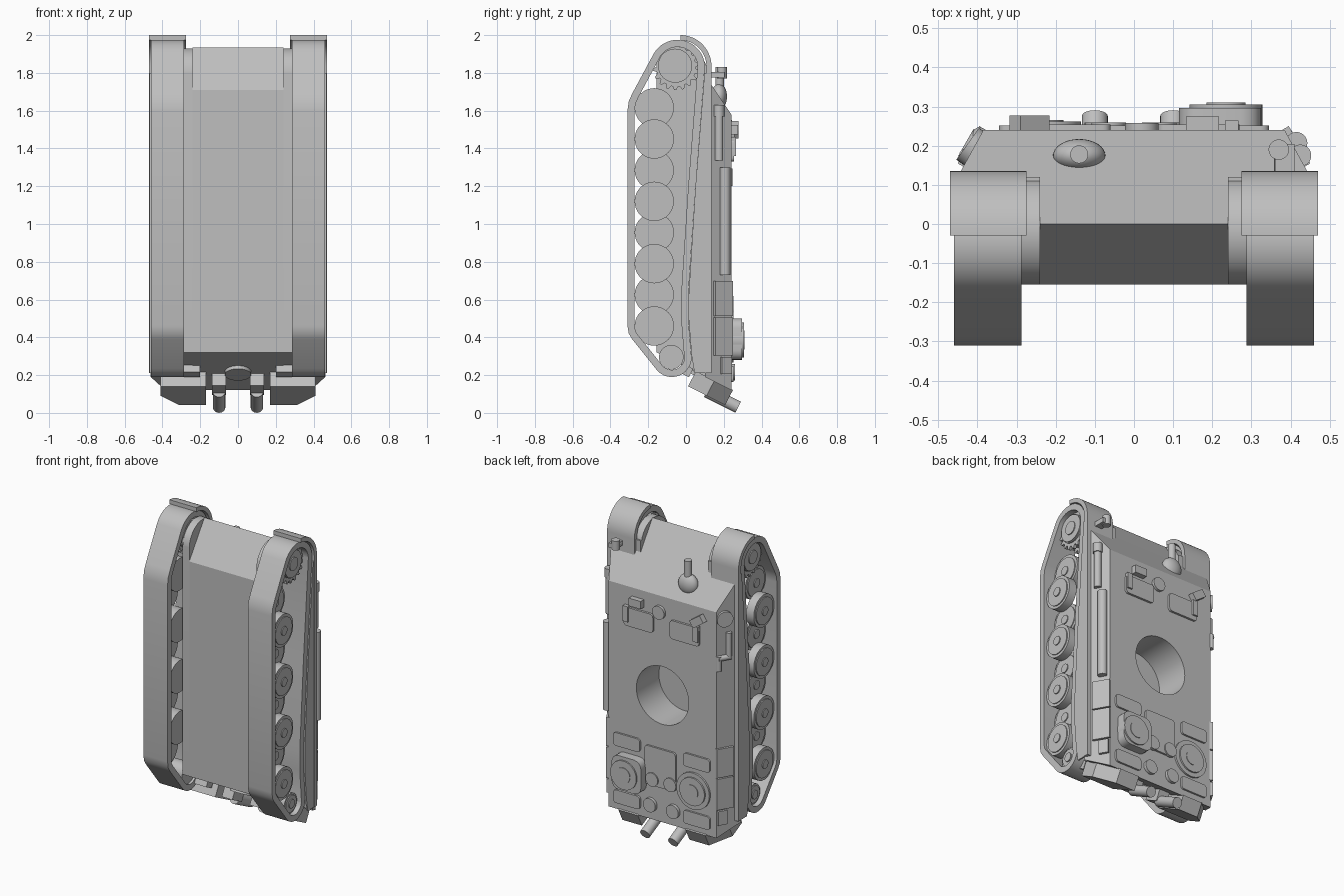
import bpy, bmesh, math
from mathutils import Vector, Matrix

if "Cube" in bpy.data.objects:
    bpy.data.objects.remove(bpy.data.objects["Cube"])

grey = bpy.data.materials.new("plain_grey")
grey.use_nodes = True
GREY = (0.52, 0.52, 0.52, 1)
grey.diffuse_color = GREY
grey.node_tree.nodes["Principled BSDF"].inputs["Base Color"].default_value = GREY


def shade(ob):
    bpy.ops.object.select_all(action="DESELECT")
    ob.select_set(True)
    bpy.context.view_layer.objects.active = ob
    bpy.ops.object.shade_smooth_by_angle(angle=math.radians(32))


def finish(name, bm):
    """Turn a bmesh into a shaded object."""
    bmesh.ops.recalc_face_normals(bm, faces=bm.faces)
    mesh = bpy.data.meshes.new(name)
    bm.to_mesh(mesh)
    bm.free()
    mesh.materials.append(grey)
    ob = bpy.data.objects.new(name, mesh)
    bpy.context.collection.objects.link(ob)
    shade(ob)
    return ob


def loft(name, ring_a, ring_b):
    bm = bmesh.new()
    a = [bm.verts.new(p) for p in ring_a]
    b = [bm.verts.new(p) for p in ring_b]
    bm.faces.new(a)
    bm.faces.new(b)
    for i in range(len(a)):
        j = (i + 1) % len(a)
        bm.faces.new((a[i], a[j], b[j], b[i]))
    return finish(name, bm)


def side_prism(name, pts, x0, x1):
    """Extrude a (y, z) outline across x."""
    return loft(name, [(x0, y, z) for y, z in pts], [(x1, y, z) for y, z in pts])


def box(name, centre, size, tilt=0, axis="X"):
    bm = bmesh.new()
    m = (Matrix.Translation(centre) @ Matrix.Rotation(math.radians(tilt), 4, axis)
         @ Matrix.Diagonal((*size, 1)))
    bmesh.ops.create_cube(bm, size=1, matrix=m)
    return finish(name, bm)


def rods(name, parts, seg=32):
    """One object from cylinders given as (start, end, radius)."""
    bm = bmesh.new()
    for p, q, r in parts:
        p, q = Vector(p), Vector(q)
        turn = (q - p).to_track_quat("Z", "Y").to_matrix().to_4x4()
        bmesh.ops.create_cone(bm, cap_ends=True, segments=seg, radius1=r, radius2=r,
                              depth=(q - p).length,
                              matrix=Matrix.Translation((p + q) / 2) @ turn)
    return finish(name, bm)


def arc(cy, cz, r, a0, a1, n):
    steps = [math.radians(a0 + (a1 - a0) * i / n) for i in range(n + 1)]
    return [(cy + r * math.cos(a), cz + r * math.sin(a)) for a in steps]


def deck_plate(name, x, z, w, h, top, r=0.02):
    """Rounded plate lying on the deck."""
    pts = []
    for k, (sx, sz) in enumerate(((1, 1), (-1, 1), (-1, -1), (1, -1))):
        pts += arc(x + sx * (w / 2 - r), z + sz * (h / 2 - r), r, 90 * k, 90 * k + 90, 4)
    return loft(name, [(u, DECK - 0.005, v) for u, v in pts], [(u, top, v) for u, v in pts])


DECK, SPONSON = 0.24, 0.10

# Hull: lower tub and sloped upper body
tub = side_prism("lower_hull", [(-0.155, 0.32), (-0.155, 1.71), (0, 1.935),
                                (SPONSON, 1.787), (SPONSON, 0.19)], -0.24, 0.24)
for s in (-1, 1):
    side_prism("hull_side", [(-0.155, 0.32), (-0.155, 1.8)]
               + arc(-0.02, 1.795, 0.135, 175, 0, 16) + [(0.115, 0.19)], s * 0.24, s * 0.287)


def rect(half, y, z0, z1):
    return [(-half, y, z0), (half, y, z0), (half, y, z1), (-half, y, z1)]


upper = loft("upper_hull", rect(0.462, SPONSON, 0.19, 1.787), rect(0.385, DECK, 0.12, 1.58))

# Round turret well, cut through the deck
cutter = rods("turret_well_cutter", [((0, 0.01, 0.94), (0, 0.4, 0.94), 0.187)], 64)
for ob in (tub, upper):
    mod = ob.modifiers.new("turret_well", "BOOLEAN")
    mod.operation, mod.solver, mod.object = "DIFFERENCE", "EXACT", cutter
    bpy.context.view_layer.objects.active = ob
    bpy.ops.object.modifier_apply(modifier=mod.name)
    shade(ob)
bpy.data.objects.remove(cutter)

# Track outline, running round sprocket, ground run, idler and return run
loop = (arc(-0.045, 1.83, 0.145, 2, 150, 20)
        + [(-0.285, 1.69), (-0.303, 1.65), (-0.31, 1.6), (-0.31, 0.46), (-0.303, 0.42), (-0.285, 0.39)]
        + arc(-0.075, 0.295, 0.105, 215, 355, 14) + [(0.012, 0.5), (0.012, 0.62), (0.05, 1.2)])


def inset(pts, d):
    out = []
    for i, p in enumerate(pts):
        a, b = Vector(pts[i - 1]), Vector(pts[(i + 1) % len(pts)])
        t = (b - a).normalized()
        out.append((p[0] - t.y * d, p[1] + t.x * d))
    return out


def track(x0, x1):
    bm = bmesh.new()
    rings = []
    for pts, x in ((loop, x0), (loop, x1), (inset(loop, 0.038), x1), (inset(loop, 0.038), x0)):
        rings.append([bm.verts.new((x, y, z)) for y, z in pts])
    for k in range(4):
        a, b = rings[k], rings[(k + 1) % 4]
        for i in range(len(a)):
            j = (i + 1) % len(a)
            bm.faces.new((a[i], a[j], b[j], b[i]))
    return finish("track", bm)


def wheel(name, s, y, z, r, x0, x1, dish=0.83, hub=0.028):
    rods(name, [((s * x0, y, z), (s * x1, y, z), r),
                ((s * x0, y, z), (s * (x1 + 0.006), y, z), r * dish),
                ((s * x0, y, z), (s * (x1 + 0.012), y, z), hub)], 40)


# Rear plate directions: down the slope, and outward from it
slope = Vector((0, math.cos(math.radians(27)), -math.sin(math.radians(27))))
outward = Vector((0, slope.z, -slope.y))

for s in (-1, 1):
    track(s * 0.287, s * 0.46)
    # Interleaved road wheels, idler and toothed sprocket
    for i in range(4):
        wheel("outer_road_wheel", s, -0.168, 0.46 + 0.33 * i, 0.104, 0.385, 0.44)
        wheel("inner_road_wheel", s, -0.168, 0.625 + 0.33 * i, 0.104, 0.30, 0.38)
    wheel("idler_wheel", s, -0.078, 0.295, 0.065, 0.30, 0.43)
    wheel("sprocket_disc", s, -0.058, 1.838, 0.09, 0.287, 0.43, 0.95, 0.042)
    teeth = []
    for i in range(18):
        for off, r in ((0, 0.105), (5, 0.124), (10, 0.124), (15, 0.105)):
            a = math.radians(i * 20 + off)
            teeth.append((-0.052 + r * math.cos(a), 1.832 + r * math.sin(a)))
    for x in (0.32, 0.4):
        side_prism("sprocket_teeth", teeth, s * x, s * (x + 0.02))

    # Mudguard: curved front lip and long straight shelf, with a side skirt below
    outer = [(-0.03, 2.0)] + arc(-0.03, 1.835, 0.165, 85, 0, 14) + [(0.135, 0.21)]
    inner = [(0.108, 0.21)] + arc(-0.03, 1.835, 0.138, 0, 85, 14) + [(-0.03, 1.973)]
    side_prism("mudguard", outer + inner, s * 0.275, s * 0.47)
    side_prism("side_skirt", [(0.112, 1.8), (0.098, 1.8), (0.05, 1.2), (0.014, 0.62),
                              (0.014, 0.5), (0.03, 0.3), (0.045, 0.21), (0.112, 0.21)],
               s * 0.458, s * 0.468)
    box("mudguard_bracket", (s * 0.2575, 0.09, 1.765), (0.035, 0.06, 0.13))

    # Stowage boxes on the sloped sides
    for z, h in ((0.605, 0.185), (0.405, 0.2)):
        box("side_stowage", (s * 0.41, 0.195, z), (0.03, 0.11, h), s * 30, "Z")
    box("side_rail", (s * 0.405, 0.21, 0.25), (0.025, 0.06, 0.09), s * 30, "Z")

    # Chamfered rear bins and exhausts on the sloping back plate
    outline = [(0.17, -0.09), (0.41, -0.09), (0.41, 0.02), (0.31, 0.13), (0.17, 0.13)]
    base = Vector((0, 0.112, 0.14))
    loft("rear_bin", *[[base + Vector((s * x, 0, 0)) + slope * v + outward * w for x, v in outline]
                       for w in (-0.045, 0.045)])
    box("rear_bracket", (s * 0.3, 0.0, 0.225), (0.2, 0.06, 0.05), -27)
    box("exhaust_guard", (s * 0.10, 0.10, 0.16), (0.075, 0.11, 0.09), -27)
    rods("exhaust_pipe", [((s * 0.10, 0.11, 0.113), (s * 0.10, 0.276, 0.03), 0.033)])

rods("rear_access_disc", [((0, 0.05, 0.23), (0, 0.036, 0.202), 0.07)])

# Engine deck fans: tall one on a raised base, low one opposite
deck_plate("fan_base", 0.22, 0.39, 0.21, 0.22, 0.297, 0.05)
rods("tall_fan", [((0.235, 0.2, 0.385), (0.235, 0.306, 0.385), 0.093),
                  ((0.235, 0.2, 0.385), (0.235, 0.31, 0.385), 0.05)], 48)
rods("low_fan", [((-0.225, 0.2, 0.385), (-0.225, 0.252, 0.385), 0.118),
                 ((-0.225, 0.2, 0.385), (-0.225, 0.262, 0.385), 0.09),
                 ((-0.225, 0.2, 0.385), (-0.225, 0.266, 0.385), 0.045)], 48)
deck_plate("engine_hatch", 0.01, 0.47, 0.22, 0.25, 0.252)
for s in (-1, 1):
    deck_plate("front_grille", s * 0.25, 0.575, 0.19, 0.085, 0.252)
    deck_plate("rear_grille", s * 0.25, 0.205, 0.19, 0.085, 0.252)
    for x, z in ((0.065, 0.385), (0.082, 0.215)):
        rods("filler_cap", [((s * x, 0.2, z), (s * x, 0.26, z), 0.044)])

    # Crew hatches and periscopes
    deck_plate("crew_hatch", s * 0.165, 1.39, 0.21, 0.12, 0.254)
    box("hatch_hinge", (s * 0.25, 0.25, 1.41), (0.035, 0.03, 0.1))
box("left_periscope", (0.175, 0.255, 1.50), (0.085, 0.04, 0.05))
box("right_periscope", (-0.267, 0.255, 1.50), (0.09, 0.045, 0.05), 35, "Y")
rods("vent_cap", [((0.02, 0.2, 1.475), (0.02, 0.258, 1.475), 0.043)])

# Ball mount and gun on the front plate
bm = bmesh.new()
bmesh.ops.create_uvsphere(bm, u_segments=32, v_segments=16, radius=0.067,
                          matrix=Matrix.Translation((-0.14, 0.175, 1.675)) @ Matrix.Diagonal((1, 0.63, 1, 1)))
finish("ball_mount", bm)
rods("hull_gun", [((-0.14, 0.178, 1.66), (-0.14, 0.178, 1.83), 0.023)])

# Headlamp, tool tubes and hook along the sides
rods("headlamp", [((0.37, 0.19, 1.77), (0.37, 0.19, 1.83), 0.026),
                  ((0.37, 0.13, 1.79), (0.37, 0.19, 1.79), 0.012)])
box("headlamp_bracket", (0.385, 0.165, 1.79), (0.05, 0.08, 0.03))
rods("cleaning_rod_tube", [((0.415, 0.207, 0.73), (0.415, 0.207, 1.30), 0.028)])
rods("tool_tube", [((0.425, 0.175, 1.335), (0.425, 0.175, 1.57), 0.022),
                   ((0.425, 0.175, 1.57), (0.425, 0.175, 1.63), 0.028)])
rods("side_hook", [((-0.43, 0.175, 1.28), (-0.43, 0.175, 1.44), 0.017),
                   ((-0.435, 0.165, 1.28), (-0.395, 0.235, 1.28), 0.017),
                   ((-0.395, 0.23, 1.295), (-0.395, 0.23, 1.2), 0.017)])
rods("side_cap", [((-0.39, 0.18, 1.53), (-0.425, 0.205, 1.53), 0.05)])
